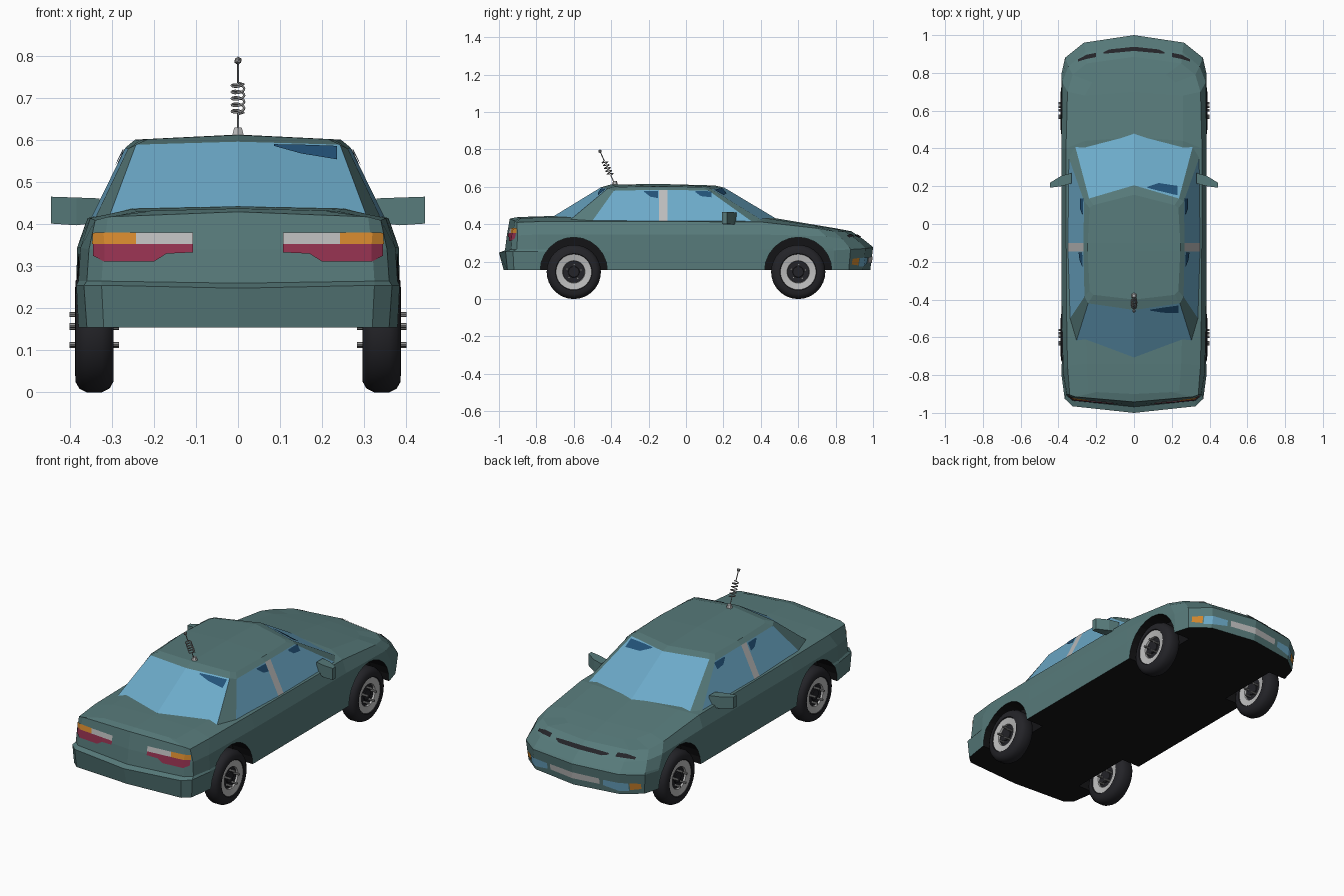
import bpy, bmesh, math
from mathutils import Vector, Matrix
from mathutils.bvhtree import BVHTree

if "Cube" in bpy.data.objects:
    bpy.data.objects.remove(bpy.data.objects["Cube"])

def material(name, rgb):
    m = bpy.data.materials.new(name)
    m.diffuse_color = (*rgb, 1)
    m.use_nodes = True
    m.node_tree.nodes["Principled BSDF"].inputs["Base Color"].default_value = m.diffuse_color
    return m

TEAL = material("teal paint", (.095, .195, .195))
GLASS = material("blue glass", (.15, .40, .58))
DEEP = material("dark blue glass", (.016, .084, .188))
BLACK = material("black", (.007, .007, .008))
RUBBER = material("charcoal rubber", (.017, .017, .021))
WHITE = material("pale grey", (.5, .5, .5))
ORANGE = material("orange", (.64, .24, .026))
RED = material("crimson", (.30, .032, .08))
STEEL = material("steel grey", (.28, .28, .28))

def add(name, bm, mats, smooth=False):
    me = bpy.data.meshes.new(name)
    bm.to_mesh(me)
    bm.free()
    for m in mats:
        me.materials.append(m)
    ob = bpy.data.objects.new(name, me)
    bpy.context.collection.objects.link(ob)
    if smooth:
        activate(ob)
        bpy.ops.object.shade_smooth_by_angle(angle=math.radians(40))
    return ob

def activate(ob):
    bpy.ops.object.select_all(action='DESELECT')
    ob.select_set(True)
    bpy.context.view_layer.objects.active = ob

def shell(rings, first, centres, paint=None):
    """Loft half-outlines (nose to tail), close top and bottom, mirror across x."""
    bm = bmesh.new()
    for s in (1, -1):
        vs = [[bm.verts.new((s * x, y, z)) for x, y, z in r] for r in rings]
        for j in range(len(vs) - 1):
            for k in range(len(vs[0]) - 1):
                f = bm.faces.new((vs[j][k], vs[j][k+1], vs[j+1][k+1], vs[j+1][k]))
                if paint and j == 0:
                    f.material_index = paint[k]
        bm.faces.new(vs[0])
        top = vs[-1]
        mid = [bm.verts.new((0, y, z)) for y, z in centres]
        bm.faces.new(top[:first + 1] + [mid[0]])
        for i in range(len(mid) - 1):
            bm.faces.new((mid[i], top[first + i], top[first + i + 1], mid[i + 1]))
        bm.faces.new([mid[-1]] + top[first + len(mid) - 1:])
    bmesh.ops.remove_doubles(bm, verts=bm.verts[:], dist=1e-5)
    bmesh.ops.recalc_face_normals(bm, faces=bm.faces[:])
    return bm

# Body: outlines at sill, bumper top, above bumper, shoulder, belt edge, deck
sill = [(0, .985, .155), (.26, .945, .155), (.355, .87, .155), (.378, .79, .155), (.385, .4, .155),
        (.385, -.4, .155), (.38, -.79, .155), (.36, -.92, .155), (.32, -.955, .155), (0, -.975, .155)]
bumper = [(0, 1, .275), (.265, .96, .27), (.365, .88, .265), (.385, .79, .26), (.385, .4, .255),
          (.385, -.4, .255), (.385, -.79, .255), (.367, -.925, .255), (.325, -.965, .255), (0, -1, .248)]
ledge = [(0, .992, .284), (.263, .952, .28), (.362, .873, .275), (.385, .785, .27), (.385, .4, .265),
         (.385, -.4, .265), (.38, -.79, .265), (.36, -.905, .265), (.325, -.935, .265), (0, -.968, .26)]
shoulder = [(0, .945, .322), (.257, .91, .32), (.347, .835, .322), (.38, .75, .335), (.383, .4, .345),
            (.383, -.4, .345), (.375, -.79, .345), (.355, -.9, .34), (.32, -.928, .34), (0, -.958, .34)]
belt = [(0, .885, .362), (.25, .85, .36), (.325, .79, .362), (.352, .7, .378), (.36, .4, .412),
        (.358, -.4, .415), (.352, -.75, .415), (.34, -.905, .41), (.31, -.915, .418), (0, -.942, .43)]
deck = [(0, .8, .378), (.17, .79, .376), (.22, .75, .378), (.26, .68, .393), (.26, .44, .43),
        (.26, -.4, .44), (.25, -.74, .437), (.24, -.885, .431), (.2, -.89, .433), (0, -.9, .438)]
bm = shell([sill, bumper, ledge, shoulder, belt, deck], 3,
           [(.7, .395), (.46, .435), (-.4, .447), (-.74, .443)])
for f in bm.faces:
    if f.normal.z < -.9 and f.calc_center_median().z < .17:
        f.material_index = 1
body = add("body", bm, [TEAL, BLACK])

# Cabin: windscreen, pillars, side windows, rear window, then roof
base = [(0, .49, .425), (.315, .425, .41), (.35, .365, .405), (.355, -.1, .405),
        (.355, -.145, .405), (.345, -.51, .405), (.31, -.635, .41), (0, -.72, .435)]
eave = [(0, .205, .595), (.238, .135, .588), (.264, .12, .58), (.268, -.1, .583),
        (.268, -.145, .583), (.262, -.385, .58), (.243, -.42, .59), (0, -.455, .597)]
roof = [(0, .155, .607), (.215, .1, .602), (.235, .085, .598), (.245, -.1, .602),
        (.245, -.145, .602), (.235, -.355, .599), (.215, -.375, .603), (0, -.4, .613)]
cabin = add("cabin", shell([base, eave, roof], 3, [(-.1, .614), (-.145, .614)],
                           [1, 0, 1, 2, 1, 0, 1]), [TEAL, GLASS, WHITE])

# Painted details: thin plates projected on to a surface, as columns (u, low, high)
bpy.context.view_layer.update()
deps = bpy.context.evaluated_depsgraph_get()
tree = {ob: BVHTree.FromObject(ob, deps) for ob in (body, cabin)}

def decal(name, target, side, cols, mat, sides=(1, -1)):
    bm = bmesh.new()
    for s in sides:
        prev = None
        for u, a, b in cols:
            pair = []
            for v in (a, b):
                o, d = {"rear": ((s*u, -3, v), (0, 1, 0)), "front": ((s*u, 3, v), (0, -1, 0)),
                        "top": ((s*u, v, 3), (0, 0, -1)), "flank": ((s*3, u, v), (-s, 0, 0))}[side]
                hit, n, _, _ = tree[target].ray_cast(Vector(o), Vector(d))
                if hit is None:
                    continue
                n = n if n.dot(Vector(d)) < 0 else -n
                pair.append((hit + n * .004, n))
            if len(pair) < 2:
                continue
            cur = [bm.verts.new(p) for p, _ in pair]
            if prev:
                f = bm.faces.new((prev[0], cur[0], cur[1], prev[1]))
                f.normal_update()
                if f.normal.dot(pair[0][1]) < 0:
                    f.normal_flip()
            prev = cur
    return add(name, bm, [mat])

decal("tail_light_clear", body, "rear", [(.107, .353, .38), (.243, .353, .38)], WHITE)
decal("tail_light_amber", body, "rear", [(.243, .353, .38), (.318, .353, .38), (.345, .353, .38)], ORANGE)
decal("tail_light_red", body, "rear", [(.107, .333, .353), (.17, .33, .353), (.2, .311, .353),
                                       (.318, .311, .353), (.343, .325, .353)], RED)
decal("front_plate_strip", body, "front", [(0, .193, .228), (.15, .193, .225)], WHITE)
decal("headlight", body, "front", [(.17, .19, .222), (.26, .175, .222), (.295, .175, .22)], GLASS)
decal("front_indicator", body, "front", [(.3, .18, .22), (.345, .185, .215)], ORANGE)
decal("nose_slot", body, "top", [(0, .914, .936), (.13, .902, .922), (.16, .9, .908)], RUBBER)
decal("side_nose_slot", body, "top", [(.2, .882, .904), (.25, .872, .894), (.295, .858, .87)], RUBBER)
decal("rear_window_tint", cabin, "rear", [(.085, .584, .588), (.15, .566, .587), (.235, .552, .584)], DEEP, (1,))
decal("windscreen_tint", cabin, "top", [(.07, .19, .195), (.13, .174, .215), (.23, .15, .2)], DEEP, (1,))
decal("rear_door_tint", cabin, "flank", [(-.225, .572, .577), (-.19, .545, .577), (-.15, .538, .577)], DEEP)
decal("front_door_tint", cabin, "flank", [(.05, .57, .576), (.08, .548, .576), (.135, .542, .572)], DEEP)

# Wheel arches cut from the body
bm = bmesh.new()
for y in (-.6, .6):
    for s in (1, -1):
        bmesh.ops.create_cone(bm, cap_ends=True, segments=24, radius1=.18, radius2=.18, depth=.2,
                              matrix=Matrix.Translation((s * .375, y, .15)) @ Matrix.Rotation(math.pi / 2, 4, 'Y'))
cutter = add("arch_cutter", bm, [BLACK])
cutter.hide_render = True
mod = body.modifiers.new("arches", 'BOOLEAN')
mod.object, mod.operation, mod.solver = cutter, 'DIFFERENCE', 'EXACT'
mod.material_mode = 'TRANSFER'
activate(body)
bpy.ops.object.modifier_apply(modifier=mod.name)
bpy.data.objects.remove(cutter)

# Wheels: turned profile of (radius, offset along axle), bands coloured by radius
profile = [(.0, .03), (.028, .03), (.03, .026), (.058, .026), (.06, .036), (.095, .042), (.098, .046),
           (.12, .045), (.136, .036), (.145, .018)]
profile += [(r, -x) for r, x in reversed(profile)]
for y, end in ((-.6, "rear"), (.6, "front")):
    for s, hand in ((1, "right"), (-1, "left")):
        bm = bmesh.new()
        line = [bm.verts.new((x, 0, r)) for r, x in profile]
        edges = [bm.edges.new(p) for p in zip(line, line[1:])]
        bmesh.ops.spin(bm, geom=line + edges, axis=(1, 0, 0), cent=(0, 0, 0), angle=2 * math.pi, steps=32)
        bmesh.ops.remove_doubles(bm, verts=bm.verts[:], dist=1e-5)
        bmesh.ops.recalc_face_normals(bm, faces=bm.faces[:])
        for f in bm.faces:
            r = max(math.hypot(v.co.y, v.co.z) for v in f.verts)
            f.material_index = 1 if .059 < r < .0955 else 0
        n = len(bm.faces)
        for i in range(5):      # wheel bolts
            a = 2 * math.pi * i / 5 + .25
            bmesh.ops.create_cone(bm, cap_ends=True, segments=8, radius1=.006, radius2=.006, depth=.118,
                matrix=Matrix.Translation((0, .04 * math.cos(a), .04 * math.sin(a))) @ Matrix.Rotation(math.pi / 2, 4, 'Y'))
        bm.faces.ensure_lookup_table()
        for f in bm.faces[n:]:
            f.material_index = 2
        wheel = add(f"{end}_{hand}_wheel", bm, [RUBBER, WHITE, STEEL], True)
        wheel.location = (s * .342, y, .145)

# Door mirrors
for s, hand in ((1, "right"), (-1, "left")):
    bm = bmesh.new()
    for x, y0, y1, z0, z1 in ((.33, .215, .27, .405, .462), (.385, .2, .255, .398, .464), (.445, .192, .218, .402, .466)):
        for y in (y0, y1):
            for z in (z0, z1):
                bm.verts.new((s * x, y, z))
    bmesh.ops.convex_hull(bm, input=bm.verts[:])
    add(f"{hand}_door_mirror", bm, [TEAL])

# Aerial: foot, leaning rod with a coil, tip bead
foot, tip = Vector((0, -.38, .612)), Vector((0, -.46, .79))
axis = (tip - foot).normalized()
side, out = Vector((1, 0, 0)), axis.cross(Vector((1, 0, 0)))
path = [foot]
for i in range(61):
    t = i / 60
    a = 2 * math.pi * 5 * t
    path.append(foot.lerp(tip, .28 + .43 * t) + (side * math.cos(a) + out * math.sin(a)) * .015 * (0 < i < 60))
path.append(tip)
cu = bpy.data.curves.new("aerial", 'CURVE')
cu.dimensions, cu.bevel_depth, cu.bevel_resolution = '3D', .0028, 1
sp = cu.splines.new('POLY')
sp.points.add(len(path) - 1)
for p, co in zip(sp.points, path):
    p.co = (*co, 1)
cu.materials.append(STEEL)
aerial = bpy.data.objects.new("aerial", cu)
bpy.context.collection.objects.link(aerial)
activate(aerial)
bpy.ops.object.convert(target='MESH')
bm = bmesh.new()
bmesh.ops.create_icosphere(bm, subdivisions=1, radius=.01, matrix=Matrix.Translation(tip))
add("aerial_tip", bm, [STEEL])
bm = bmesh.new()
bmesh.ops.create_cone(bm, cap_ends=True, segments=6, radius1=.017, radius2=.01, depth=.022,
                      matrix=Matrix.Translation((0, -.38, .62)))
add("aerial_foot", bm, [WHITE])
